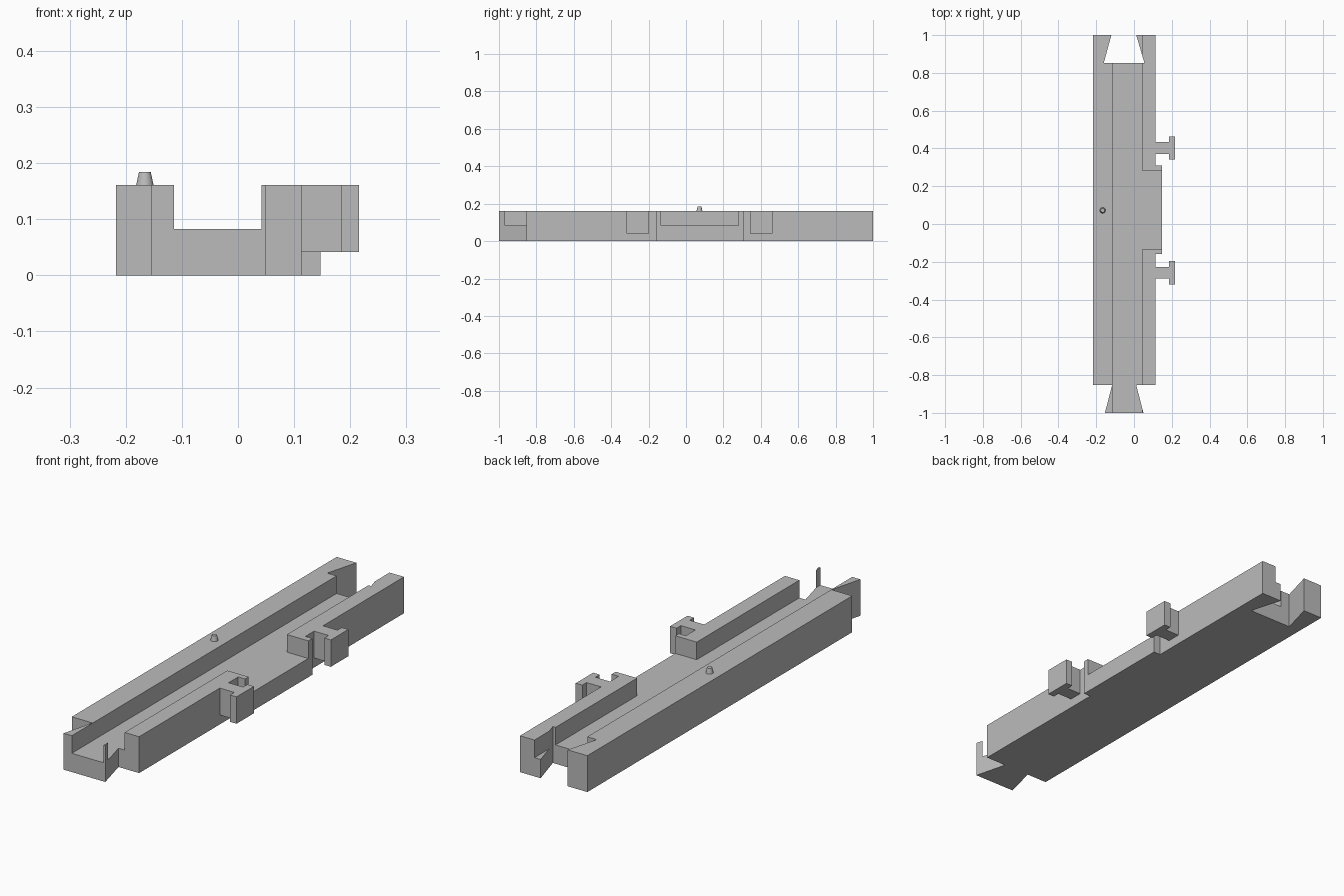
import bpy, bmesh
from mathutils import Matrix, Vector

cube = bpy.data.objects.get("Cube")
if cube:
    bpy.data.objects.remove(cube, do_unlink=True)

grey = bpy.data.materials.new("plain grey")
grey.use_nodes = True
grey.diffuse_color = (0.5, 0.5, 0.5, 1)
grey.node_tree.nodes["Principled BSDF"].inputs["Base Color"].default_value = (0.5, 0.5, 0.5, 1)

TOP, FLOOR = 0.161, 0.083
LEFT, RIGHT = -0.217, 0.113        # outer rail sides
IN_L, IN_R = -0.114, 0.042         # channel sides
END, SHOULDER = 1.0, 0.853


def add_object(name, bm):
    mesh = bpy.data.meshes.new(name)
    bmesh.ops.recalc_face_normals(bm, faces=bm.faces)
    bm.to_mesh(mesh)
    bm.free()
    mesh.materials.append(grey)
    obj = bpy.data.objects.new(name, mesh)
    bpy.context.collection.objects.link(obj)
    return obj


def extrude_plan(name, outline, z0, z1):
    bm = bmesh.new()
    face = bm.faces.new([bm.verts.new((x, y, z0)) for x, y in outline])
    grown = bmesh.ops.extrude_face_region(bm, geom=[face])["geom"]
    bmesh.ops.translate(bm, vec=Vector((0, 0, z1 - z0)),
                        verts=[v for v in grown if isinstance(v, bmesh.types.BMVert)])
    return add_object(name, bm)


# Track body: dovetail tab in front, matching slot at the back, side ledge
track = extrude_plan("track_body", [
    (LEFT, -SHOULDER), (-0.116, -SHOULDER), (-0.154, -END), (0.05, -END),
    (0.012, -SHOULDER), (RIGHT, -SHOULDER),
    (RIGHT, -0.16), (0.147, -0.16), (0.147, 0.31), (RIGHT, 0.31),
    (RIGHT, END), (0.012, END), (0.055, SHOULDER), (-0.16, SHOULDER),
    (-0.12, END), (LEFT, END)], 0, TOP)

# Channel along the whole length with an opening through the right rail
cutter = extrude_plan("channel_cutter", [
    (IN_L, -1.1), (IN_R, -1.1), (IN_R, -0.135), (0.3, -0.135),
    (0.3, 0.282), (IN_R, 0.282), (IN_R, 1.1), (IN_L, 1.1)], FLOOR, 0.3)
cutter.hide_render = True

mod = track.modifiers.new("channel", 'BOOLEAN')
mod.operation = 'DIFFERENCE'
mod.solver = 'EXACT'
mod.object = cutter
bpy.context.view_layer.objects.active = track
bpy.ops.object.modifier_apply(modifier=mod.name)
bpy.data.objects.remove(cutter, do_unlink=True)

# T-shaped side clips
for name, y in (("front_clip", -0.258), ("back_clip", 0.402)):
    half = [(RIGHT, 0.031), (0.184, 0.031), (0.184, 0.061), (0.216, 0.061)]
    outline = [(x, y + d) for x, d in half] + [(x, y - d) for x, d in reversed(half)]
    extrude_plan(name, outline, 0.042, TOP)

# Small tapered locating peg on the left rail
bm = bmesh.new()
bmesh.ops.create_cone(bm, cap_ends=True, segments=24, radius1=0.0155, radius2=0.0105,
                      depth=0.023, matrix=Matrix.Translation((-0.166, 0.072, TOP + 0.0115)))
peg = add_object("locating_peg", bm)
bpy.ops.object.select_all(action='DESELECT')
peg.select_set(True)
bpy.context.view_layer.objects.active = peg
bpy.ops.object.shade_smooth_by_angle()
